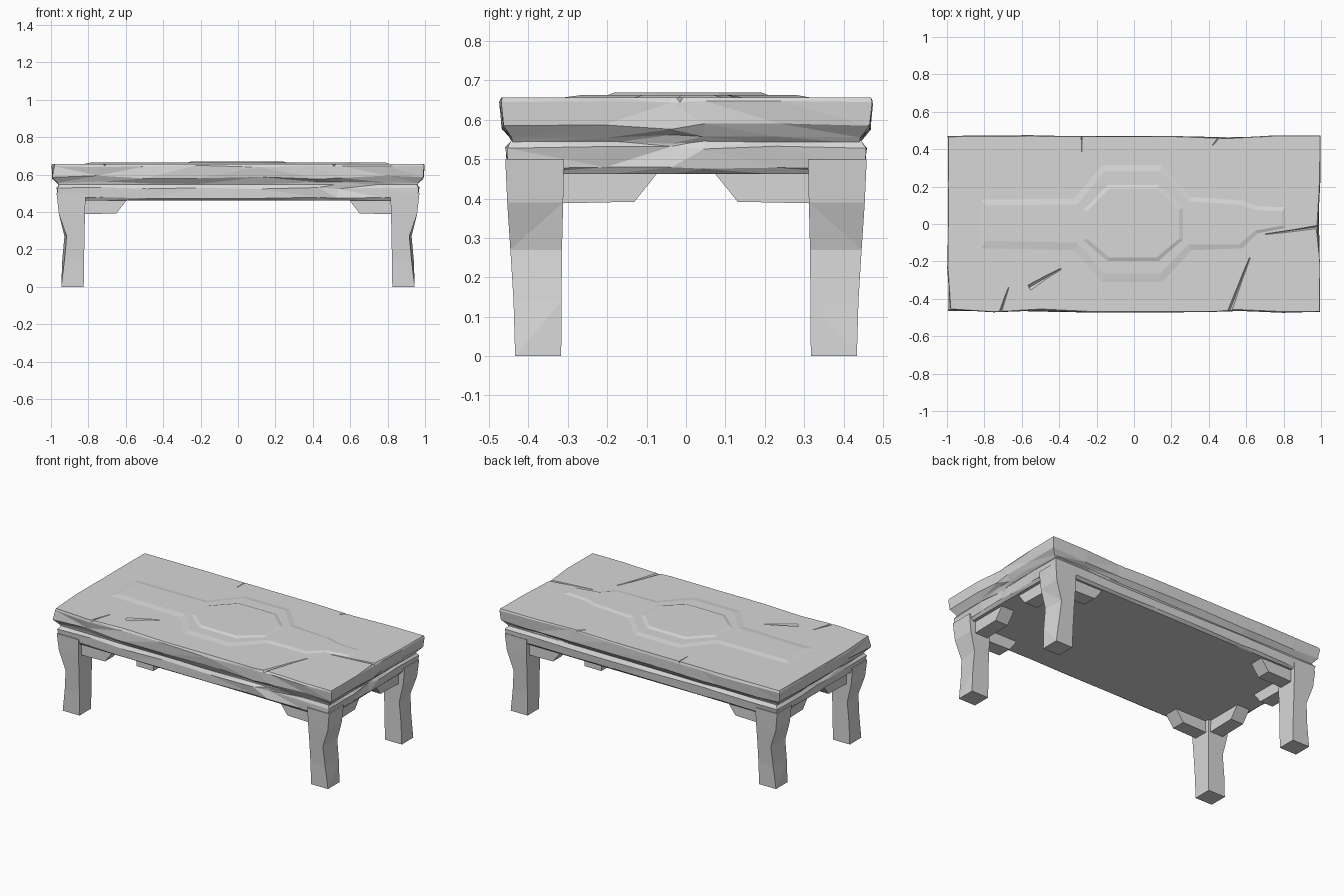
import bpy, bmesh, random
from mathutils import Vector

if "Cube" in bpy.data.objects:
    bpy.data.objects.remove(bpy.data.objects["Cube"])

random.seed(7)
stone = bpy.data.materials.new("worn grey stone")
stone.diffuse_color = (0.68, 0.68, 0.68, 1)
stone.use_nodes = True
stone.node_tree.nodes["Principled BSDF"].inputs["Base Color"].default_value = stone.diffuse_color


def finish(name, bm):
    bmesh.ops.recalc_face_normals(bm, faces=bm.faces)
    me = bpy.data.meshes.new(name)
    bm.to_mesh(me)
    bm.free()
    me.materials.append(stone)
    ob = bpy.data.objects.new(name, me)
    bpy.context.collection.objects.link(ob)
    return ob


def loft(bm, rings):
    """Join closed rings of points with side faces and cap both ends."""
    vs = [[bm.verts.new(p) for p in r] for r in rings]
    n = len(vs[0])
    for a, b in zip(vs, vs[1:]):
        for i in range(n):
            j = (i + 1) % n
            bm.faces.new((a[i], a[j], b[j], b[i]))
    bm.faces.new(vs[0])
    bm.faces.new(vs[-1])


# Perimeter stations, unit coordinates, with hewn irregular spacing
xs = [-1, -.75, -.5, -.22, .12, .44, .55, .8]
ys = [-1, -.45, -.08, .1, .5]
outline = ([(x, -1) for x in xs] + [(1, y) for y in ys]
           + [(-x, 1) for x in xs] + [(-1, -y) for y in ys])


def ring(z, hx, hy, jit, zjit, dents=()):
    pts = []
    for u, v in outline:
        d = random.uniform(0, jit)
        for du, dv, amount in dents:
            if abs(u - du) < .03 and abs(v - dv) < .03:
                d += amount
        x = u * hx - (d if u == 1 else -d if u == -1 else 0)
        y = v * hy - (d if v == 1 else -d if v == -1 else 0)
        corner = abs(u) == 1 and abs(v) == 1
        pts.append((x, y, z + (0 if corner else random.uniform(-zjit, zjit))))
    return pts


# Table top: chipped slab with undercut lower edge
chips = [(1, -.08, .015), (1, .1, .012), (-.5, -1, .012), (.55, -1, .01),
         (-1, -1, .015), (.5, 1, .01)]
bm = bmesh.new()
loft(bm, [
    ring(.540, .955, .440, .004, 0),
    ring(.555, .970, .448, .008, .008),
    ring(.585, .997, .470, .010, .010),
    ring(.645, 1.00, .475, .006, .006, chips),
    ring(.657, .995, .470, .004, 0, chips),
])
bmesh.ops.triangulate(bm, faces=[f for f in bm.faces if len(f.verts) == 4])
top = finish("table_top", bm)

# Cracks: shallow V grooves cut into the top
cracks = [((.62, -.18), (.51, -.47), .022), ((.70, -.055), (1.02, -.01), .018),
          ((-.39, -.24), (-.56, -.34), .03), ((-.67, -.34), (-.72, -.49), .016),
          ((-.28, .385), (-.28, .50), .008), ((.42, .42), (.48, .50), .014)]
bm = bmesh.new()
for a, b, w in cracks:
    a, b = Vector((*a, 0)), Vector((*b, 0))
    side = (b - a).normalized().cross(Vector((0, 0, 1)))
    loft(bm, [[p + side * w * k + Vector((0, 0, .67)),
               p - side * w * k + Vector((0, 0, .67)),
               p + Vector((0, 0, .657 - .014 * k))]
              for p, k in ((a, .4), (b, 1))])
cutter = finish("crack_cutter", bm)
cutter.hide_render = True
mod = top.modifiers.new("cracks", 'BOOLEAN')
mod.operation, mod.object, mod.solver = 'DIFFERENCE', cutter, 'EXACT'
bpy.context.view_layer.objects.active = top
bpy.ops.object.modifier_apply(modifier="cracks")
bpy.data.objects.remove(cutter)

# Apron under the top
bm = bmesh.new()
loft(bm, [
    ring(.462, .945, .440, .004, 0),
    ring(.476, .962, .455, .006, .004),
    ring(.528, .972, .460, .008, .006, [(1, -.08, .02), (.55, -1, .02)]),
    ring(.548, .955, .445, .004, 0),
])
bmesh.ops.triangulate(bm, faces=[f for f in bm.faces if len(f.verts) == 4])
finish("apron", bm)


# Raised ornament on the top: long band widening to a medallion
def relief(name, low, high, z):
    bm = bmesh.new()
    loft(bm, [[(x, y, .652) for x, y in low], [(x, y, .657) for x, y in low],
              [(x, y, z) for x, y in high]])
    finish(name, bm)


def band(rows):
    return ([(x, t) for x, t, b in rows] + [(x, b) for x, t, b in reversed(rows)])


relief("raised_band",
       band([(-.82, .13, -.13), (-.32, .135, -.14), (-.17, .315, -.31),
             (.15, .315, -.31), (.31, .145, -.14), (.58, .125, -.13),
             (.66, .095, -.05), (.81, .09, -.02)]),
       band([(-.79, .10, -.09), (-.30, .105, -.10), (-.16, .28, -.265),
             (.14, .28, -.265), (.29, .12, -.11), (.56, .105, -.11),
             (.65, .075, -.035), (.79, .07, -.01)]), .663)
relief("central_medallion",
       band([(-.29, .08, -.09), (-.15, .225, -.215),
             (.14, .225, -.215), (.28, .09, -.09)]),
       band([(-.25, .07, -.08), (-.13, .19, -.18),
             (.12, .19, -.18), (.24, .08, -.08)]), .670)

# Four legs, each with two corner brackets
leg_profile = [  # z, inner x, outer x, inner y, outer y
    (0, .825, .945, .317, .434), (.14, .823, .940, .316, .438),
    (.27, .821, .928, .315, .446), (.39, .818, .958, .312, .454),
    (.50, .815, .970, .310, .459)]
bracket = [(0, .49), (0, .388), (.18, .392), (.235, .464), (.235, .49)]
for sx, xn in ((-1, "left"), (1, "right")):
    for sy, yn in ((-1, "front"), (1, "back")):
        bm = bmesh.new()
        loft(bm, [[(sx * x0, sy * y0, z), (sx * x1, sy * y0, z),
                   (sx * (x1 - .012 * (.1 < z < .3)), sy * y1, z),
                   (sx * x0, sy * y1, z)]
                  for z, x0, x1, y0, y1 in leg_profile])
        bmesh.ops.triangulate(bm, faces=[f for f in bm.faces if len(f.verts) == 4])
        finish(f"{yn}_{xn}_leg", bm)

        bm = bmesh.new()
        loft(bm, [[(sx * (.83 - d), sy * y, z) for d, z in bracket]
                  for y in (.335, .425)])
        finish(f"{yn}_{xn}_long_bracket", bm)
        bm = bmesh.new()
        loft(bm, [[(sx * x, sy * (.32 - d * 1.05), z) for d, z in bracket]
                  for x in (.835, .925)])
        finish(f"{yn}_{xn}_end_bracket", bm)
